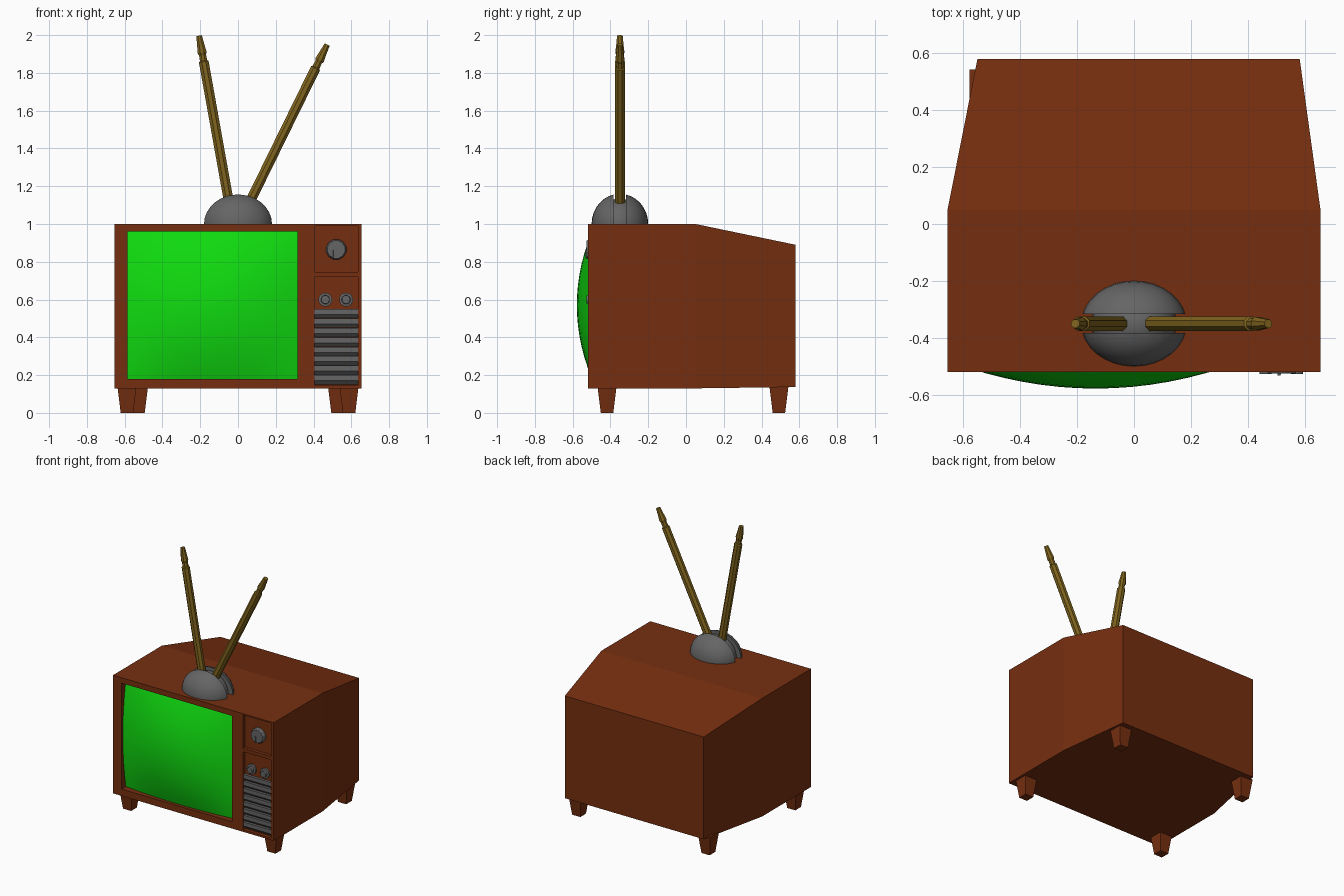
import bpy, bmesh, math
from mathutils import Vector, Matrix

if "Cube" in bpy.data.objects:
    bpy.data.objects.remove(bpy.data.objects["Cube"])


def mat(name, rgb):
    m = bpy.data.materials.new(name)
    m.diffuse_color = (*rgb, 1)
    m.use_nodes = True
    m.node_tree.nodes["Principled BSDF"].inputs["Base Color"].default_value = m.diffuse_color
    return m


BROWN = mat("brown wood", (0.18, 0.028, 0.005))
GREEN = mat("screen green", (0.005, 0.72, 0.005))
GREY = mat("grey metal", (0.13, 0.13, 0.13))
GOLD = mat("old brass", (0.22, 0.13, 0.013))


def finish(bm, name, material, smooth=None, recalc=True):
    if recalc:
        bmesh.ops.recalc_face_normals(bm, faces=bm.faces[:])
    me = bpy.data.meshes.new(name)
    bm.to_mesh(me)
    bm.free()
    me.materials.append(material)
    ob = bpy.data.objects.new(name, me)
    bpy.context.collection.objects.link(ob)
    if smooth:
        bpy.ops.object.select_all(action='DESELECT')
        bpy.context.view_layer.objects.active = ob
        ob.select_set(True)
        bpy.ops.object.shade_smooth_by_angle(angle=math.radians(smooth))
    return ob


def loft(bm, rings):
    """Skin closed rings of points and cap both ends."""
    vs = [[bm.verts.new(p) for p in r] for r in rings]
    n = len(vs[0])
    for a, b in zip(vs, vs[1:]):
        for i in range(n):
            bm.faces.new((a[i], a[(i + 1) % n], b[(i + 1) % n], b[i]))
    bm.faces.new(vs[0])
    bm.faces.new(vs[-1])


def rect_y(y, x0, x1, z0, z1):
    return [(x0, y, z0), (x1, y, z0), (x1, y, z1), (x0, y, z1)]


def rect_z(z, x0, x1, y0, y1):
    return [(x0, y0, z), (x1, y0, z), (x1, y1, z), (x0, y1, z)]


def lathe(name, start, end, profile, sides, material, smooth=None):
    """Profile of (distance, radius) swept round the line start-end."""
    s = Vector(start)
    d = (Vector(end) - s).normalized()
    u = d.cross(Vector((0, 1, 0)) if abs(d.y) < 0.9 else Vector((1, 0, 0))).normalized()
    w = d.cross(u)
    rings = []
    for t, r in profile:
        angles = [2 * math.pi * (i + 0.5) / sides for i in range(sides)]
        rings.append([s + d * t + (u * math.cos(a) + w * math.sin(a)) * r for a in angles])
    bm = bmesh.new()
    loft(bm, rings)
    return finish(bm, name, material, smooth)


# Cabinet, narrowing towards the back
bm = bmesh.new()
loft(bm, [rect_y(-0.52, -0.655, 0.655, 0.13, 1.0),
          rect_y(0.05, -0.655, 0.655, 0.13, 1.0),
          rect_y(0.58, -0.55, 0.582, 0.137, 0.89)])
cabinet = finish(bm, "cabinet", BROWN)

# Recesses for screen, tuner and speaker
bm = bmesh.new()
for x0, x1, z0, z1, depth in ((-0.585, 0.315, 0.18, 0.96, 0.065),
                              (0.405, 0.635, 0.745, 0.99, 0.025),
                              (0.405, 0.635, 0.145, 0.72, 0.025)):
    loft(bm, [rect_y(-0.6, x0, x1, z0, z1), rect_y(-0.52 + depth, x0, x1, z0, z1)])
cutter = finish(bm, "recess_cutter", BROWN)
cutter.hide_render = True
cutter.hide_set(True)
mod = cabinet.modifiers.new("recesses", 'BOOLEAN')
mod.operation = 'DIFFERENCE'
mod.solver = 'EXACT'
mod.object = cutter

# Bulging screen
bm = bmesh.new()
N = 14
grid = []
for j in range(N + 1):
    v = 2 * j / N - 1
    row = []
    for i in range(N + 1):
        u = 2 * i / N - 1
        y = -0.578 + 0.073 * u * u + 0.08 * v * v - 0.045 * u * u * v * v
        row.append(bm.verts.new((-0.135 + 0.45 * u, y, 0.57 + 0.39 * v)))
    grid.append(row)
for j in range(N):
    for i in range(N):
        bm.faces.new((grid[j][i], grid[j][i + 1], grid[j + 1][i + 1], grid[j + 1][i]))
finish(bm, "screen", GREEN, 40, recalc=False)

# Speaker grille: slats with slanted undersides
bm = bmesh.new()
for k in range(8):
    z = 0.15 + 0.05 * k
    prof = [(-0.494, z), (-0.514, z + 0.021), (-0.514, z + 0.05), (-0.494, z + 0.05)]
    loft(bm, [[(x, y, h) for y, h in prof] for x in (0.405, 0.635)])
finish(bm, "speaker_grille", GREY)

# Tuner dial with pointer, and two small knobs
lathe("tuner_dial", (0.52, -0.493, 0.865), (0.52, -1, 0.865),
      [(0, 0.055), (0.02, 0.055), (0.033, 0.048)], 12, GREY)
bm = bmesh.new()
loft(bm, [rect_y(-0.52, 0.503, 0.517, 0.815, 0.865), rect_y(-0.532, 0.505, 0.515, 0.818, 0.862)])
finish(bm, "dial_pointer", GREY)
for x, side in ((0.462, "left"), (0.572, "right")):
    lathe(side + "_knob", (x, -0.493, 0.6), (x, -1, 0.6),
          [(0, 0.037), (0.016, 0.037), (0.018, 0.024), (0.034, 0.022)], 12, GREY)

# Tapered legs
for name, cx, cy in (("front_leg", 0.588, -0.418), ("back_leg", 0.527, 0.492)):
    for s, side in ((-1, "left"), (1, "right")):
        x = s * cx
        bm = bmesh.new()
        loft(bm, [rect_z(0, x - 0.033, x + 0.033, cy - 0.033, cy + 0.033),
                  rect_z(0.145, x - 0.051, x + 0.051, cy - 0.051, cy + 0.051)])
        finish(bm, side + "_" + name, BROWN)


# Antenna base: half dome split by a slot, with a smaller core inside
def dome(name, rx, ry, rz, cut=None):
    bm = bmesh.new()
    bmesh.ops.create_uvsphere(bm, u_segments=32, v_segments=16, radius=1,
                              matrix=Matrix.Diagonal((rx, ry, rz, 1)))
    planes = [((0, 0, -0.004), (0, 0, -1))]
    if cut:
        planes.append(((0, cut, 0), (0, -math.copysign(1, cut), 0)))
    for co, no in planes:
        res = bmesh.ops.bisect_plane(bm, geom=bm.verts[:] + bm.edges[:] + bm.faces[:],
                                     plane_co=co, plane_no=no, clear_outer=True)
        bmesh.ops.holes_fill(bm, edges=[e for e in bm.edges if e.is_boundary], sides=0)
    bmesh.ops.translate(bm, vec=(0, -0.35, 1.0), verts=bm.verts[:])
    finish(bm, name, GREY, 35)


dome("antenna_base_front", 0.185, 0.15, 0.16, -0.033)
dome("antenna_base_back", 0.185, 0.15, 0.16, 0.033)
dome("antenna_base_core", 0.15, 0.12, 0.135)

# Rabbit-ear antennas with stepped tips
for name, a, b in (("left_antenna", (-0.04, -0.35, 1.07), (-0.206, -0.35, 1.997)),
                   ("right_antenna", (0.045, -0.35, 1.08), (0.472, -0.35, 1.95))):
    L = (Vector(b) - Vector(a)).length
    lathe(name, a, b, [(0, 0.028), (L - 0.14, 0.028), (L - 0.135, 0.021), (L - 0.105, 0.02),
                       (L - 0.09, 0.026), (L - 0.05, 0.021), (L, 0.016)], 8, GOLD)
